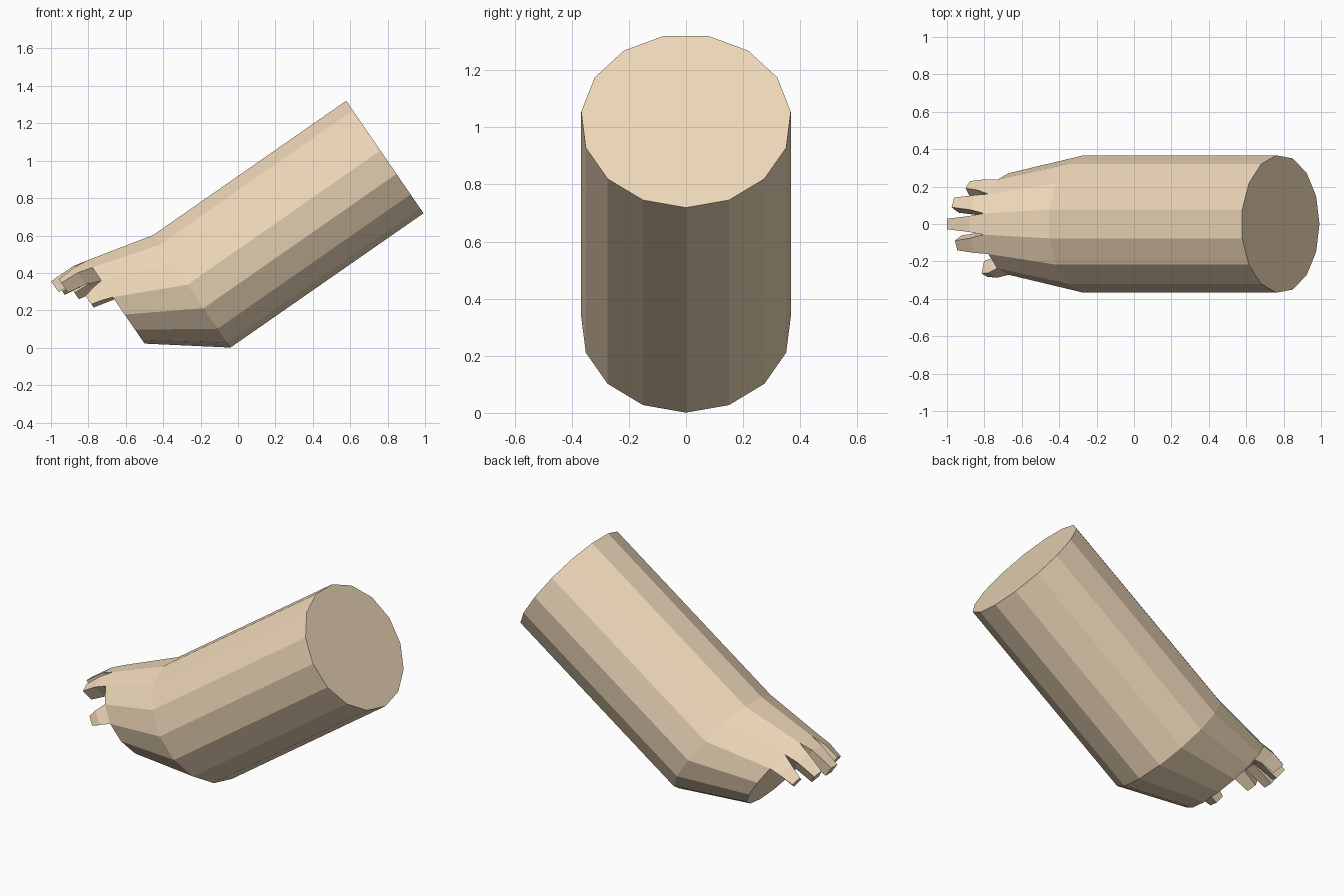
import bpy, bmesh
from math import sin, cos, radians
from mathutils import Vector

if "Cube" in bpy.data.objects:
    bpy.data.objects.remove(bpy.data.objects["Cube"])

# Forearm frame: U runs towards the hand, V is "up" across the arm, W is sideways
U = Vector((-0.824, 0, -0.566))
V = Vector((-0.566, 0, 0.824))
W = Vector((0, 1, 0))
SIDES = 15
SHOULDER = Vector((0.783, 0, 1.023))
ELBOW_END = Vector((-0.249, 0, 0.305))
PALM_END = Vector((-0.654, 0, 0.247))
ARM_R, PALM_R = 0.369, 0.273

skin = bpy.data.materials.new("skin")
skin.diffuse_color = (0.85, 0.68, 0.48, 1)
skin.use_nodes = True
skin.node_tree.nodes["Principled BSDF"].inputs["Base Color"].default_value = skin.diffuse_color


def loft(name, sections):
    """Skin a closed solid through cross-sections with equal point counts."""
    bm = bmesh.new()
    rings = [[bm.verts.new(p) for p in s] for s in sections]
    for a, b in zip(rings, rings[1:]):
        for i in range(len(a)):
            j = (i + 1) % len(a)
            bm.faces.new((a[i], a[j], b[j], b[i]))
    bm.faces.new(rings[0])
    bm.faces.new(rings[-1])
    bmesh.ops.recalc_face_normals(bm, faces=bm.faces)
    mesh = bpy.data.meshes.new(name)
    bm.to_mesh(mesh)
    bm.free()
    mesh.materials.append(skin)
    obj = bpy.data.objects.new(name, mesh)
    bpy.context.collection.objects.link(obj)
    return obj


def ring(center, r):
    angles = [radians(12 + 24 * k) for k in range(SIDES)]
    return [center + V * r * cos(a) + W * r * sin(a) for a in angles]


# Forearm and tapering palm
loft("forearm_and_palm", [ring(SHOULDER, ARM_R), ring(ELBOW_END, ARM_R), ring(PALM_END, PALM_R)])


def finger(name, angle, knuckle, length, radius):
    a = radians(angle)
    radial = V * cos(a) + W * sin(a)
    side = W * cos(a) - V * sin(a)

    def section(along, outer, inner, half_out, half_in):
        c = PALM_END + U * along
        return [c + radial * outer - side * half_out, c + radial * outer + side * half_out,
                c + radial * inner + side * half_in, c + radial * inner - side * half_in]

    half = PALM_R * sin(radians(12))
    loft(name, [section(0, PALM_R * cos(radians(12)), 0.165, half, half * 0.7),
                section(knuckle, radius, radius - 0.085, half * 0.75, half * 0.65),
                section(length, radius, radius - 0.07, half * 0.5, half * 0.5)])


# Fingers grow out of individual sides of the palm rim
finger("middle_finger", 0, 0.08, 0.223, 0.285)
finger("index_finger", -24, 0.08, 0.183, 0.283)
finger("ring_finger", 24, 0.08, 0.204, 0.283)
finger("little_finger", 48, 0.07, 0.155, 0.283)
finger("thumb", -72, 0.06, 0.115, 0.288)
